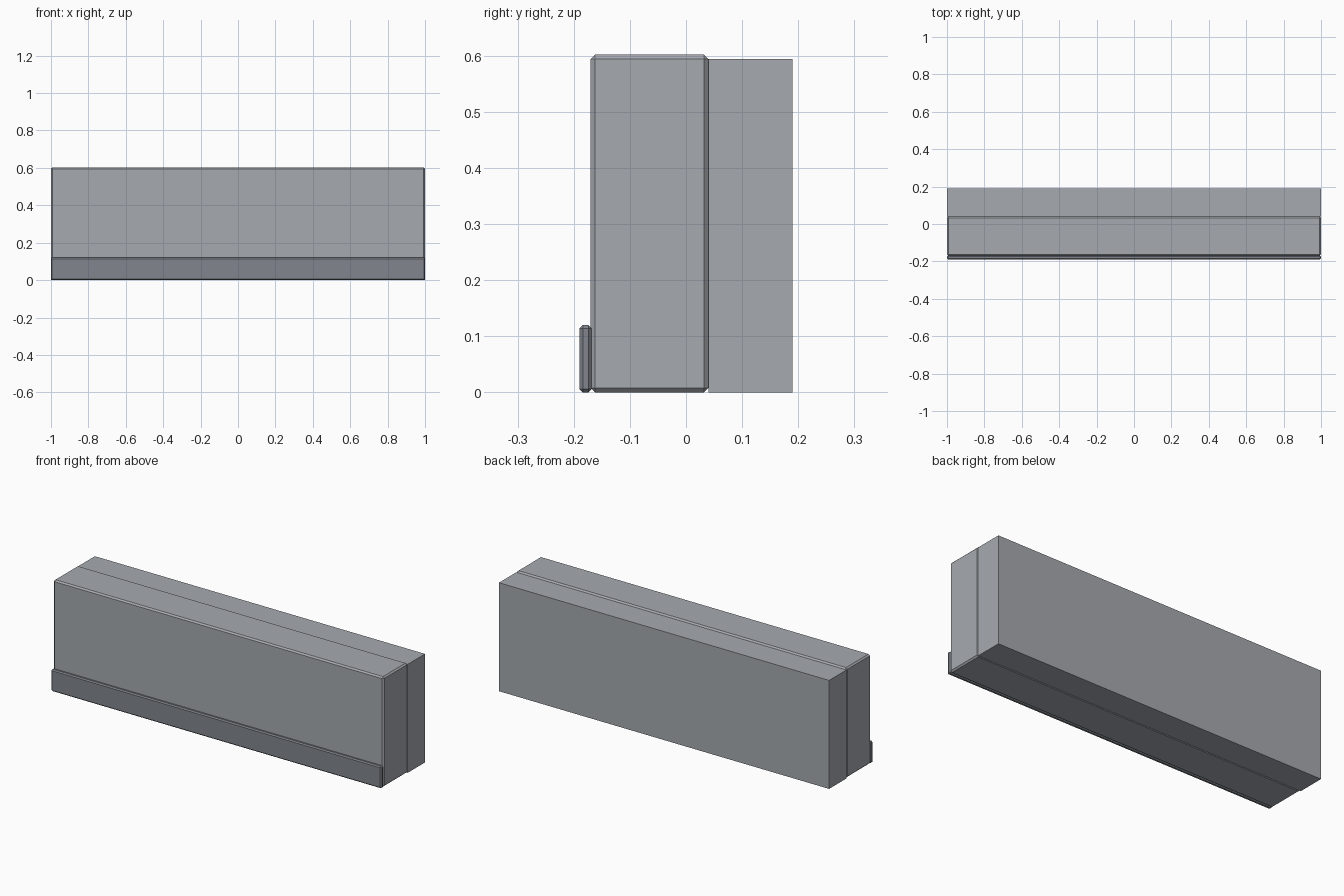
import bpy, bmesh

if "Cube" in bpy.data.objects:
    bpy.data.objects.remove(bpy.data.objects["Cube"])


def material(name, rgb):
    m = bpy.data.materials.new(name)
    m.diffuse_color = (*rgb, 1)
    m.use_nodes = True
    m.node_tree.nodes["Principled BSDF"].inputs["Base Color"].default_value = m.diffuse_color
    return m


def block(name, y0, y1, height, mat, bevel=0.0):
    """Full-length box standing on the ground, with optional chamfered edges."""
    bm = bmesh.new()
    bmesh.ops.create_cube(bm, size=1)
    for v in bm.verts:
        v.co = (v.co.x * 2, (y0 + y1) / 2 + v.co.y * (y1 - y0), (v.co.z + 0.5) * height)
    if bevel:
        bmesh.ops.bevel(bm, geom=bm.edges[:], offset=bevel, segments=1,
                        affect='EDGES', profile=0.5)
    mesh = bpy.data.meshes.new(name)
    bm.to_mesh(mesh)
    bm.free()
    mesh.materials.append(mat)
    obj = bpy.data.objects.new(name, mesh)
    bpy.context.collection.objects.link(obj)
    return obj


wall_grey = material("wall grey", (0.38, 0.40, 0.43))
trim_grey = material("trim dark grey", (0.22, 0.24, 0.27))

# chamfered wall slab, plain backing block, and skirting along the front foot
block("wall_panel", -0.17, 0.04, 0.602, wall_grey, 0.008)
block("backing_block", 0.04, 0.19, 0.594, wall_grey)
block("skirting_board", -0.19, -0.168, 0.12, trim_grey, 0.006)
